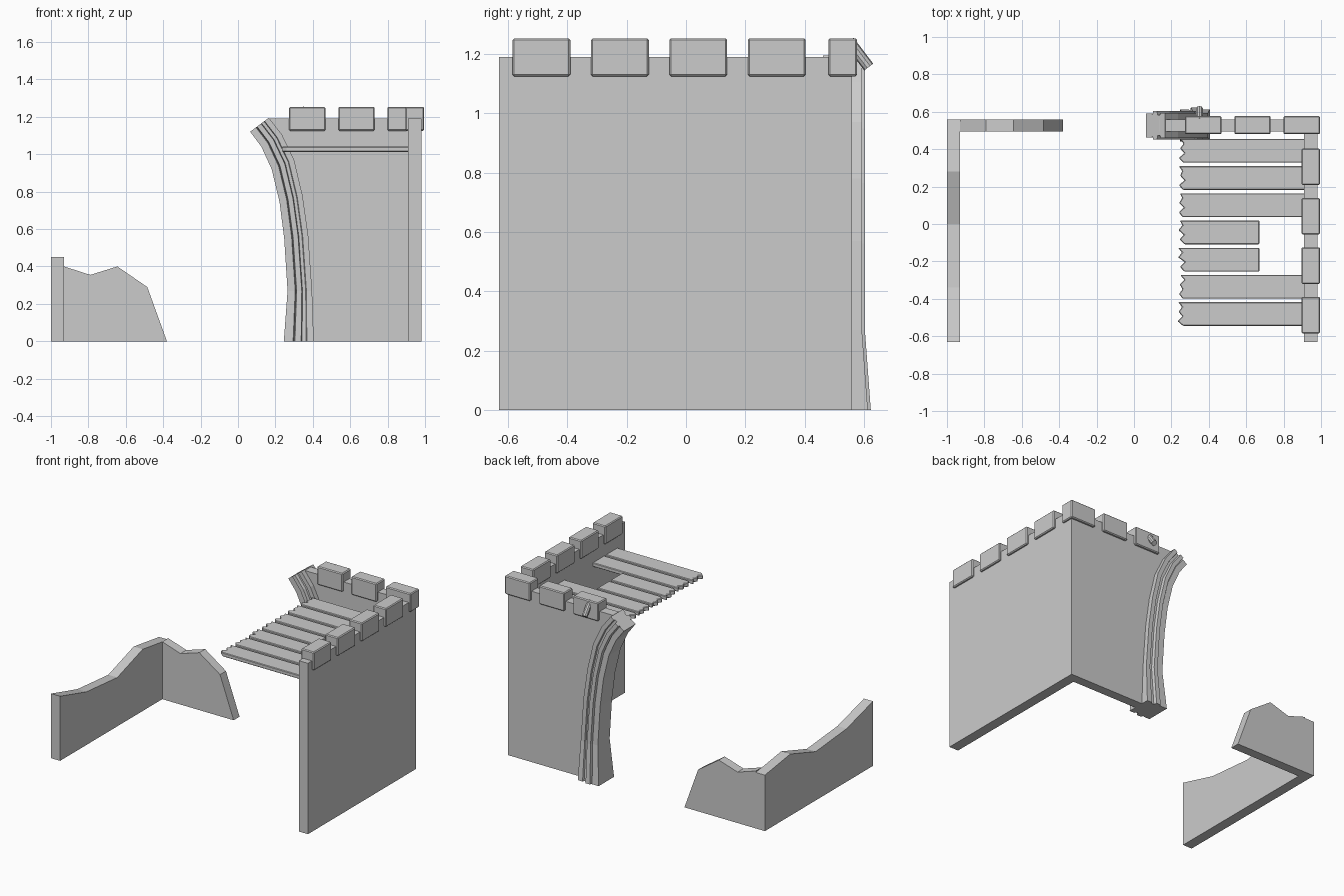
import bpy, bmesh, random
from mathutils import Vector

if "Cube" in bpy.data.objects:
    bpy.data.objects.remove(bpy.data.objects["Cube"])

random.seed(4)


def finish(name, bm, bevel=0.0):
    bmesh.ops.recalc_face_normals(bm, faces=bm.faces[:])
    me = bpy.data.meshes.new(name)
    bm.to_mesh(me)
    bm.free()
    ob = bpy.data.objects.new(name, me)
    bpy.context.collection.objects.link(ob)
    if bevel:
        m = ob.modifiers.new("bevel", 'BEVEL')
        m.width = bevel
        m.segments = 1
    return ob


def prism(name, pts, axis, lo, hi, bevel=0.0):
    """Extrude a 2D outline along an axis (0=x, 1=y, 2=z) from lo to hi."""
    bm = bmesh.new()

    def place(p, d):
        c = list(p)
        c.insert(axis, d)
        return bm.verts.new(c)
    a = [place(p, lo) for p in pts]
    b = [place(p, hi) for p in pts]
    bm.faces.new(a)
    bm.faces.new(b[::-1])
    n = len(pts)
    for i in range(n):
        j = (i + 1) % n
        bm.faces.new((a[i], b[i], b[j], a[j]))
    return finish(name, bm, bevel)


def box(name, x0, x1, y0, y1, z0, z1, bevel=0.0):
    return prism(name, [(x0, y0), (x1, y0), (x1, y1), (x0, y1)], 2, z0, z1, bevel)


# ruined left corner
prism("ruined_side_wall", [(-.63, 0), (.56, 0), (.56, .39), (.28, .43), (0, .34),
                           (-.34, .37), (-.63, .45)], 0, -1, -.93)
prism("ruined_back_wall", [(-.93, 0), (-.38, 0), (-.485, .29), (-.645, .4),
                           (-.79, .355), (-.93, .4)], 1, .495, .56)

# arch pillar stations: left and right edge points in xz, plus added base flare
stations = [((.245, 0), (.405, 0), .02), ((.265, .27), (.396, .27), 0),
            ((.247, .55), (.375, .57), 0), ((.222, .745), (.345, .78), 0),
            ((.18, .92), (.30, .97), 0), ((.125, 1.04), (.235, 1.105), 0),
            ((.065, 1.12), (.165, 1.195), 0)]

# tall walls
box("right_wall", .91, .98, -.63, .56, 0, 1.19)
edge = [Vector(l).lerp(Vector(r), .7) for l, r, f in stations]
prism("back_wall", [(.91, 0), (.91, 1.19), (.17, 1.19)] +
      [tuple(p) for p in reversed(edge)], 1, .495, .56)

# moulded pillar: ribbed half section mirrored about the wall, lofted up the curve
half = [(0, .065), (.31, .065), (.34, .055), (.37, .076), (.58, .076),
        (.61, .055), (.74, .055), (.77, .066), (1, .066)]
section = half + [(u, -v) for u, v in reversed(half)]
bm = bmesh.new()
rings = []
for l, r, flare in stations:
    ring = []
    for u, v in section:
        p = Vector(l).lerp(Vector(r), u)
        y = .527 + v + (flare if v > 0 else -flare)
        ring.append(bm.verts.new((p.x, y, p.y)))
    rings.append(ring)
for a, b in zip(rings, rings[1:]):
    for i in range(len(a)):
        j = (i + 1) % len(a)
        bm.faces.new((a[i], a[j], b[j], b[i]))
bm.faces.new(rings[0])
bm.faces.new(rings[-1])
finish("arch_pillar", bm)

# battlements
for i in range(4):
    y = -.585 + i * .2645
    box("side_merlon", .895, .995, y, y + .195, 1.125, 1.253, .006)
for i in range(3):
    x = .273 + i * .263
    box("back_merlon", x, x + .195, .48, .577, 1.125, 1.253, .006)

# broken floor planks with jagged left ends
for i in range(7):
    y0 = -.545 + i * .1455
    y1 = y0 + .127
    x1 = .67 if i in (2, 3) else .912
    pts = [(x1, y1)]
    for k in range(6):
        x = .252 + (.012 if k % 2 else -.012) + random.uniform(-.008, .008)
        pts.append((x, y1 - (y1 - y0) * k / 5))
    pts.append((x1, y0))
    prism("floor_plank", pts, 2, 1.013, 1.041, .004)

# small peg stuck in the back battlement
a, b = Vector((.35, .55, 1.243)), Vector((.35, .616, 1.156))
bm = bmesh.new()
bmesh.ops.create_cone(bm, cap_ends=True, segments=10, radius1=.019, radius2=.019,
                      depth=(b - a).length)
peg = finish("wall_peg", bm)
peg.location = (a + b) / 2
peg.rotation_mode = 'QUATERNION'
peg.rotation_quaternion = (b - a).to_track_quat('Z', 'Y')
